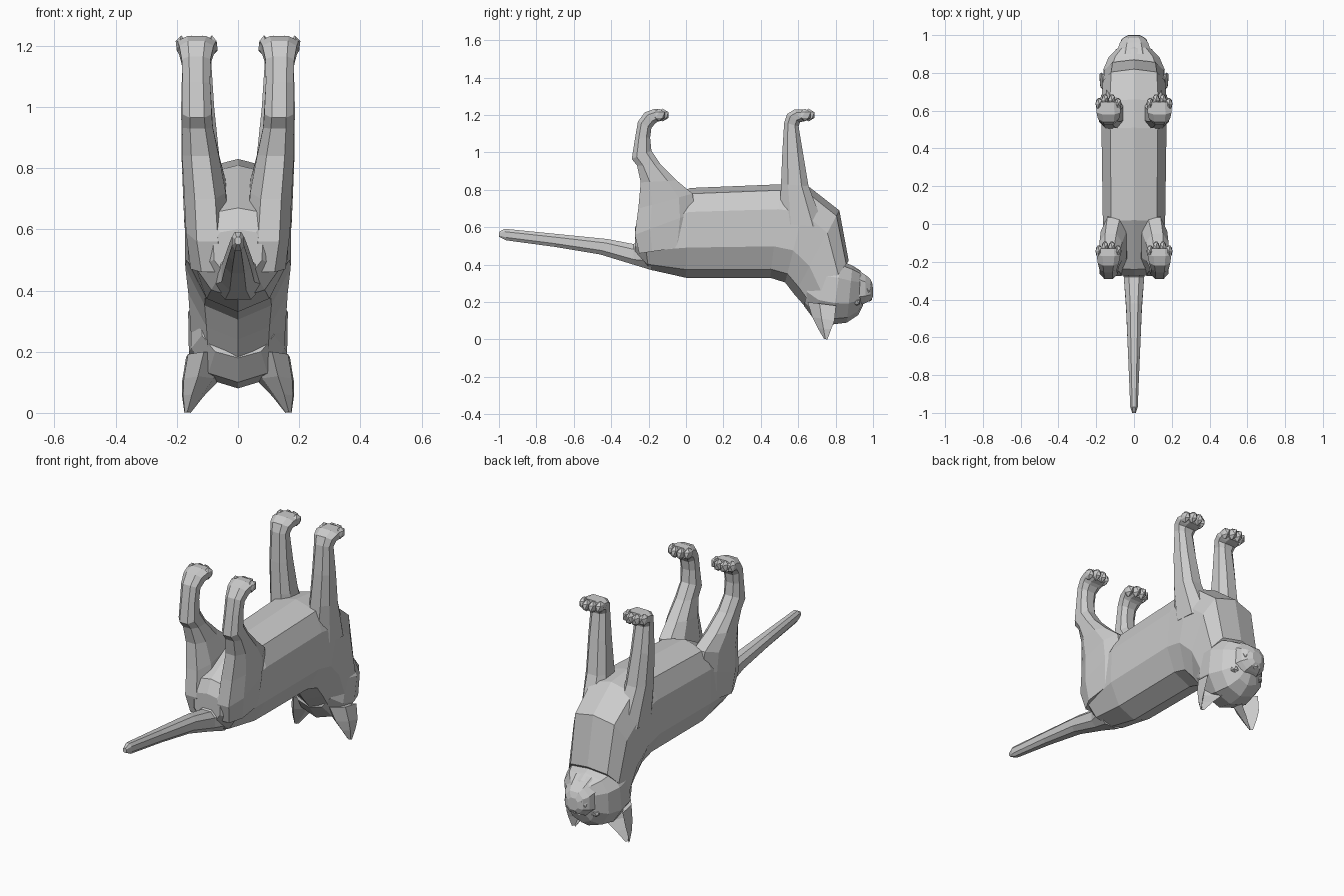
import bpy, bmesh, math
from mathutils import Vector, Matrix

# The cat lies inverted: ears touch z = 0, paws point up, head towards +y.


def round_profile(n=10, low=0.95, high=0.65):
    """Unit ring, round on the p0 side and squarer on the p1 side."""
    pts = []
    for i in range(n):
        a = 2 * math.pi * (i + 0.5) / n
        c, s = math.cos(a), math.sin(a)
        e = high if s > 0 else low
        pts.append((math.copysign(abs(c) ** e, c), math.copysign(abs(s) ** e, s)))
    top = max(abs(p[1]) for p in pts)
    side = max(abs(p[0]) for p in pts)
    return [(u / side, v / top) for u, v in pts]


def finish(name, bm, mirror):
    bmesh.ops.recalc_face_normals(bm, faces=bm.faces)
    mesh = bpy.data.meshes.new(name)
    bm.to_mesh(mesh)
    bm.free()
    ob = bpy.data.objects.new(name, mesh)
    bpy.context.collection.objects.link(ob)
    if mirror:
        ob.modifiers.new("Mirror", "MIRROR").use_mirror_merge = False
    return ob


def loft(name, sections, profile, mirror=False):
    """Section = (x centre, y0, z0, y1, z1, half width)."""
    bm = bmesh.new()
    rings = []
    for x, y0, z0, y1, z1, w in sections:
        mid = Vector((x, (y0 + y1) / 2, (z0 + z1) / 2))
        half = Vector((0, (y1 - y0) / 2, (z1 - z0) / 2))
        rings.append([bm.verts.new(mid + Vector((u * w, 0, 0)) + half * v)
                      for u, v in profile])
    n = len(profile)
    for a, b in zip(rings, rings[1:]):
        for i in range(n):
            bm.faces.new((a[i], a[(i + 1) % n], b[(i + 1) % n], b[i]))
    bm.faces.new(rings[0])
    bm.faces.new(rings[-1])
    return finish(name, bm, mirror)


def blobs(name, items, mirror=True, sub=1):
    """Low-poly ellipsoids: (centre, radii)."""
    bm = bmesh.new()
    for c, r in items:
        m = Matrix.Translation(c) @ Matrix.Diagonal((*r, 1))
        bmesh.ops.create_icosphere(bm, subdivisions=sub, radius=1, matrix=m)
    return finish(name, bm, mirror)


BODY = round_profile(10)
LIMB = round_profile(8, 0.8, 0.8)

# Torso running into the chest and neck
loft("torso", [
    (0, -0.272, 0.45, -0.272, 0.60, 0.08),
    (0, -0.20, 0.375, -0.24, 0.67, 0.14),
    (0, 0.00, 0.33, 0.02, 0.81, 0.165),
    (0, 0.45, 0.33, 0.51, 0.83, 0.172),
    (0, 0.53, 0.305, 0.66, 0.815, 0.175),
    (0, 0.58, 0.24, 0.82, 0.69, 0.165),
    (0, 0.66, 0.15, 0.87, 0.42, 0.155)], BODY)

# Head and muzzle
loft("head", [
    (0, 0.63, 0.18, 0.68, 0.40, 0.12),
    (0, 0.69, 0.10, 0.75, 0.43, 0.155),
    (0, 0.78, 0.08, 0.83, 0.42, 0.163),
    (0, 0.86, 0.09, 0.89, 0.395, 0.135),
    (0, 0.92, 0.13, 0.93, 0.37, 0.09),
    (0, 0.945, 0.18, 0.945, 0.35, 0.06)], BODY)
loft("muzzle", [
    (0, 0.90, 0.17, 0.90, 0.385, 0.095),
    (0, 0.96, 0.195, 0.96, 0.345, 0.075),
    (0, 0.988, 0.21, 0.985, 0.325, 0.055),
    (0, 1.00, 0.23, 0.998, 0.295, 0.03)], LIMB)
blobs("nose", [((0, 0.978, 0.218), (0.025, 0.02, 0.016))], mirror=False)
blobs("whisker_pad", [((0.036, 0.962, 0.27), (0.04, 0.034, 0.036))])
blobs("eye", [((0.078, 0.912, 0.20), (0.027, 0.022, 0.02))])

# Hollow ears
EAR = [(1, 0.9), (0.9, -0.2), (0.1, -1), (-0.8, -0.3), (-1, 0.9), (0, -0.35)]
loft("ear", [
    (0.105, 0.65, 0.20, 0.81, 0.18, 0.065),
    (0.125, 0.675, 0.12, 0.80, 0.10, 0.058),
    (0.147, 0.705, 0.06, 0.78, 0.055, 0.036),
    (0.165, 0.738, 0.003, 0.757, 0.0, 0.01)], EAR, True)

# Tail
loft("tail", [
    (0, -0.18, 0.37, -0.22, 0.56, 0.085),
    (0, -0.28, 0.40, -0.28, 0.51, 0.054),
    (0, -0.46, 0.455, -0.42, 0.537, 0.042),
    (0, -0.70, 0.495, -0.70, 0.565, 0.031),
    (0, -0.96, 0.53, -0.97, 0.592, 0.02),
    (0, -1.00, 0.55, -1.00, 0.575, 0.01)], LIMB)

# Front legs, bending forward into the paw
loft("front_leg", [
    (0.105, 0.50, 0.62, 0.74, 0.60, 0.07),
    (0.122, 0.508, 0.83, 0.655, 0.82, 0.062),
    (0.132, 0.515, 1.00, 0.625, 1.00, 0.054),
    (0.135, 0.525, 1.16, 0.602, 1.14, 0.047),
    (0.135, 0.54, 1.205, 0.61, 1.162, 0.056),
    (0.135, 0.58, 1.23, 0.625, 1.165, 0.064),
    (0.135, 0.645, 1.23, 0.65, 1.172, 0.058)], LIMB, True)

# Rear legs with thigh, hock and paw
loft("rear_leg", [
    (0.085, -0.25, 0.46, 0.02, 0.50, 0.07),
    (0.10, -0.274, 0.56, 0.05, 0.68, 0.07),
    (0.108, -0.255, 0.70, 0.035, 0.78, 0.068),
    (0.123, -0.242, 0.84, -0.05, 0.85, 0.06),
    (0.132, -0.262, 0.93, -0.135, 0.935, 0.05),
    (0.134, -0.29, 0.965, -0.185, 1.01, 0.048),
    (0.136, -0.272, 1.08, -0.192, 1.08, 0.045),
    (0.137, -0.257, 1.165, -0.185, 1.13, 0.047),
    (0.136, -0.22, 1.215, -0.165, 1.155, 0.056),
    (0.135, -0.17, 1.232, -0.15, 1.165, 0.063),
    (0.135, -0.13, 1.23, -0.125, 1.172, 0.058)], LIMB, True)

# Four toes on every paw
for name, y in (("front_toes", 0.648), ("rear_toes", -0.132)):
    blobs(name, [((0.135 + dx, y + dy, 1.2), (0.021, 0.036, 0.034))
                 for dx, dy in ((-0.05, -0.012), (-0.018, 0.008),
                                (0.018, 0.008), (0.05, -0.012))])
